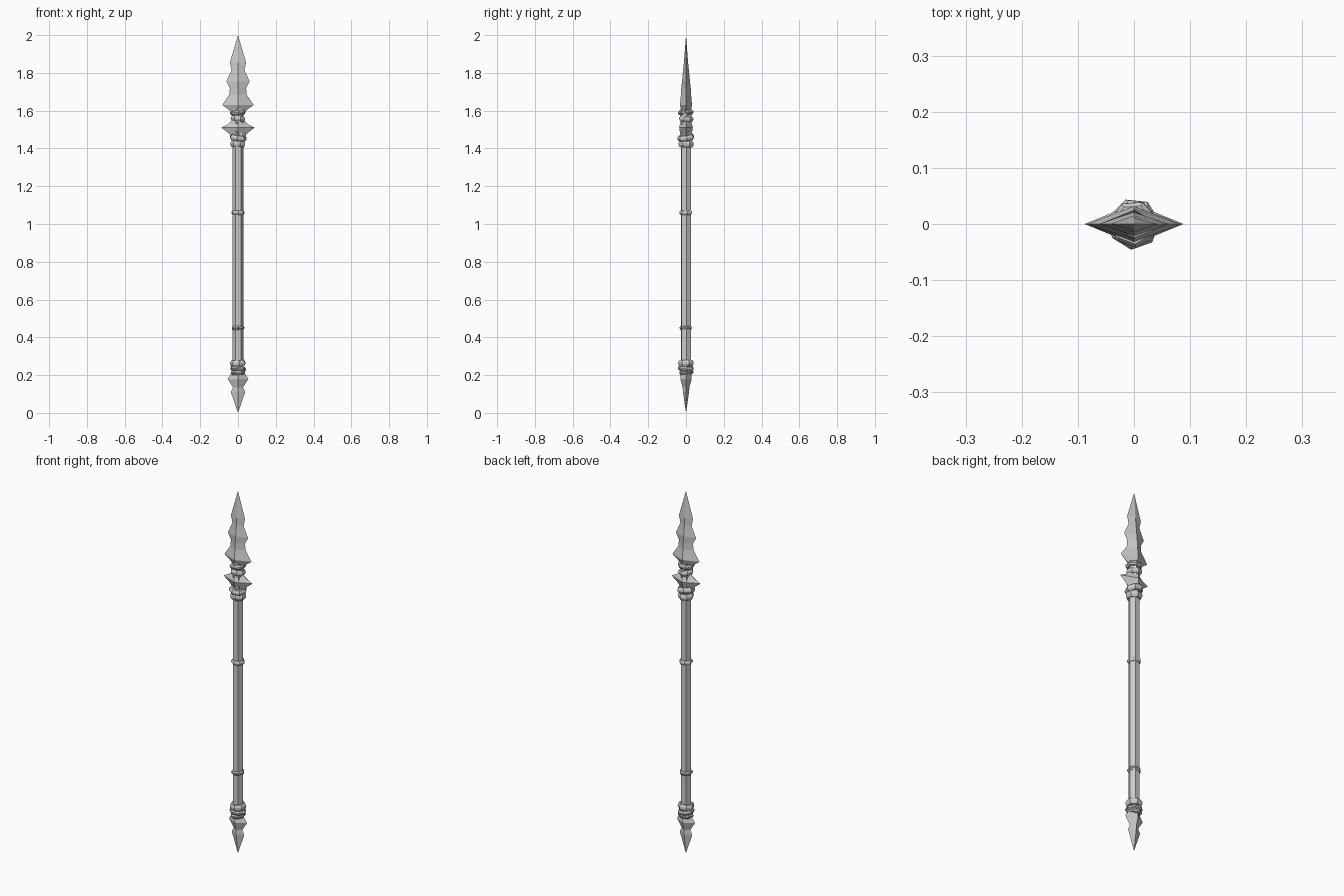
import bpy, bmesh, math
from mathutils import Matrix

if "Cube" in bpy.data.objects:
    bpy.data.objects.remove(bpy.data.objects["Cube"])


def loft(name, sections, sides=4, turn=0.0, centre_z=0.0, tilt=(0, 0)):
    """Stack of (z, half width x, half depth y) polygon sections; zero width makes a point."""
    bm = bmesh.new()
    rings = []
    for z, rx, ry in sections:
        if rx == 0:
            rings.append([bm.verts.new((0, 0, z))])
            continue
        ring = []
        for i in range(sides):
            a = turn + math.tau * i / sides
            ring.append(bm.verts.new((rx * math.cos(a), ry * math.sin(a), z)))
        rings.append(ring)
    for lo, hi in zip(rings, rings[1:]):
        for i in range(sides):
            j = (i + 1) % sides
            if len(lo) == 1:
                bm.faces.new((lo[0], hi[j], hi[i]))
            elif len(hi) == 1:
                bm.faces.new((lo[i], lo[j], hi[0]))
            else:
                bm.faces.new((lo[i], lo[j], hi[j], hi[i]))
    for ring in (rings[0], rings[-1]):
        if len(ring) > 1:
            bm.faces.new(ring)
    bmesh.ops.recalc_face_normals(bm, faces=bm.faces)
    rot = Matrix.Rotation(tilt[0], 4, 'X') @ Matrix.Rotation(tilt[1], 4, 'Y')
    bm.transform(rot)
    mesh = bpy.data.meshes.new(name)
    bm.to_mesh(mesh)
    bm.free()
    obj = bpy.data.objects.new(name, mesh)
    obj.location.z = centre_z
    bpy.context.collection.objects.link(obj)
    return obj


def band(name, z, r, h, turn=0.0, tilt=(0, 0), sides=7):
    """Faceted collar with a raised middle edge."""
    return loft(name, [(-h / 2, r * 0.84, r * 0.84), (-h * 0.15, r, r),
                       (h * 0.15, r, r), (h / 2, r * 0.84, r * 0.84)],
                sides, turn, z, tilt)


# Shaft and the narrow neck under the blade
loft("shaft", [(0.20, 0.028, 0.028), (1.44, 0.028, 0.028)], 6, 0.08)
loft("neck", [(1.42, 0.03, 0.03), (1.61, 0.03, 0.03)], 6, 0.2)

# Blade with stepped barbs and a diamond cross-section
loft("blade", [(1.595, 0.035, 0.024), (1.63, 0.083, 0.032), (1.685, 0.046, 0.027),
               (1.72, 0.043, 0.025), (1.755, 0.062, 0.021), (1.815, 0.034, 0.015),
               (1.855, 0.043, 0.011), (2.0, 0, 0)])

# Pointed guard
loft("guard", [(1.46, 0.032, 0.028), (1.485, 0.055, 0.032), (1.51, 0.088, 0.036),
               (1.53, 0.05, 0.032), (1.55, 0.03, 0.028)])

# Butt spike
loft("butt_spike", [(0.0, 0, 0), (0.11, 0.038, 0.016), (0.135, 0.026, 0.018),
                    (0.18, 0.055, 0.03), (0.215, 0.032, 0.026)])

# Bindings: name, height, radius, thickness, turn, tilt
for args in [
    ("upper_binding_1", 1.59, 0.042, 0.024, 0.3, (0.06, -0.08)),
    ("upper_binding_2", 1.557, 0.039, 0.028, 0.6, (-0.1, 0.12)),
    ("upper_binding_3", 1.457, 0.046, 0.030, 0.1, (0.14, 0.14)),
    ("upper_binding_4", 1.424, 0.041, 0.034, 0.5, (-0.04, 0.04)),
    ("shaft_band_upper", 1.06, 0.035, 0.022, 0.2, (0, 0.04)),
    ("shaft_band_lower", 0.45, 0.034, 0.020, 0.2, (0, -0.04)),
    ("lower_binding_1", 0.262, 0.042, 0.034, 0.4, (0.05, -0.06)),
    ("lower_binding_2", 0.234, 0.043, 0.024, 0.1, (-0.08, 0.1)),
    ("lower_binding_3", 0.214, 0.039, 0.022, 0.7, (0.05, -0.05)),
]:
    band(*args)
